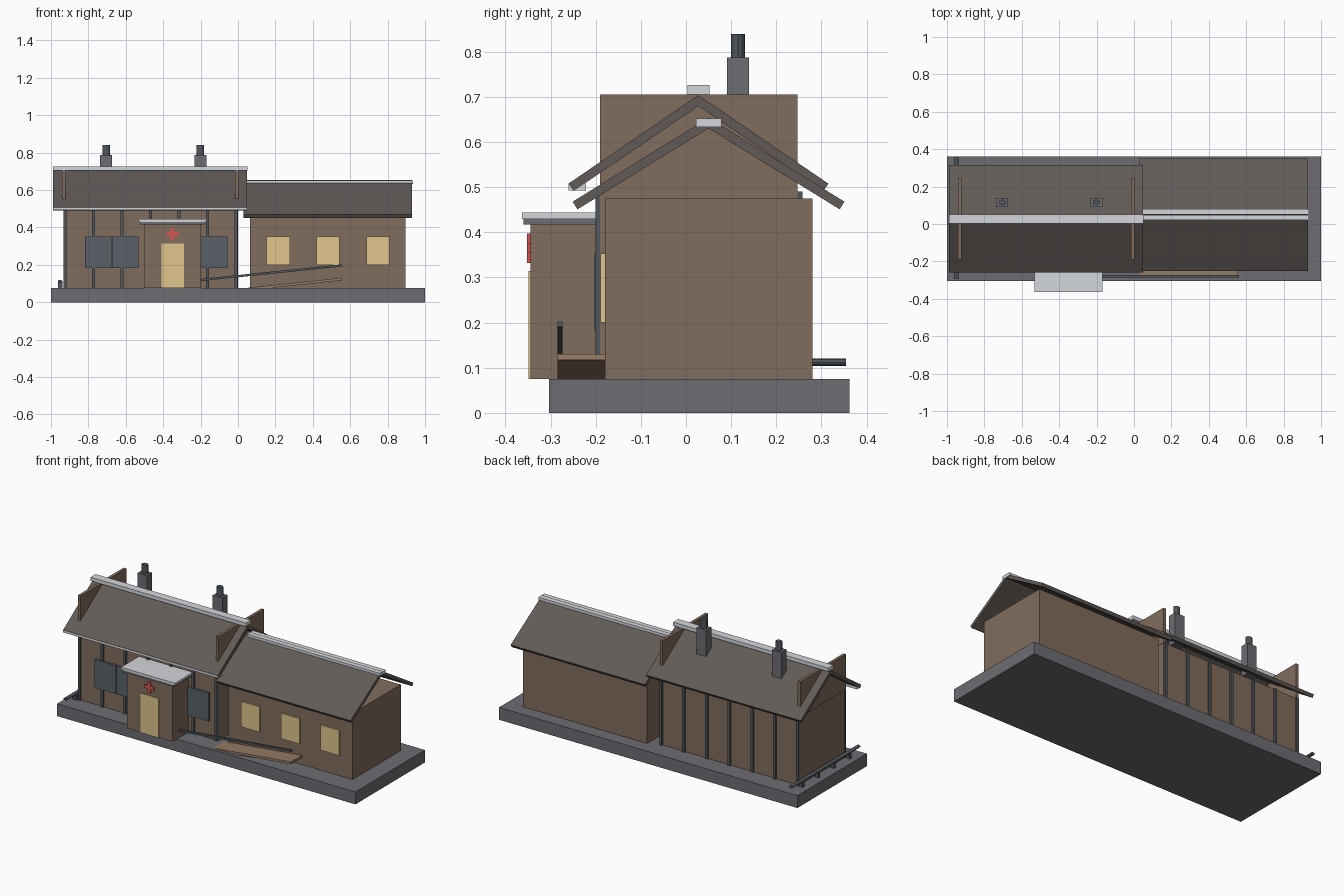
import bpy, math
from mathutils import Vector

if "Cube" in bpy.data.objects:
    bpy.data.objects.remove(bpy.data.objects["Cube"])


def mat(name, r, g, b):
    m = bpy.data.materials.new(name)
    m.diffuse_color = (r, g, b, 1)
    m.use_nodes = True
    m.node_tree.nodes["Principled BSDF"].inputs["Base Color"].default_value = m.diffuse_color
    return m


BROWN = mat("brown_wall", 0.22, 0.15, 0.11)
ROOF = mat("dark_roof", 0.12, 0.105, 0.095)
WHITE = mat("pale_trim", 0.65, 0.67, 0.71)
STEEL = mat("steel", 0.08, 0.095, 0.11)
BLUE = mat("shutter_grey", 0.10, 0.12, 0.14)
CONC = mat("concrete", 0.15, 0.15, 0.17)
GLOW = mat("lit_yellow", 0.75, 0.56, 0.26)
RED = mat("red", 0.65, 0.09, 0.08)
TAN = mat("ramp_wood", 0.30, 0.20, 0.13)


def box(name, x, y, z, m):
    """Box from (min, max) pairs."""
    return prism(name, [(y[0], z[0]), (y[1], z[0]), (y[1], z[1]), (y[0], z[1])], x, m)


def prism(name, prof, span, m, axis="x"):
    """Extrude a profile along x (profile in y,z) or along y (profile in x,z)."""
    n = len(prof)
    if axis == "x":
        vs = [(s, a, b) for s in span for a, b in prof]
    else:
        vs = [(a, s, b) for s in span for a, b in prof]
    fs = [tuple(range(n)), tuple(range(2 * n - 1, n - 1, -1))]
    fs += [(i, i + n, (i + 1) % n + n, (i + 1) % n) for i in range(n)]
    if axis == "x":
        fs = [f[::-1] for f in fs]
    me = bpy.data.meshes.new(name)
    me.from_pydata(vs, [], fs)
    me.materials.append(m)
    ob = bpy.data.objects.new(name, me)
    bpy.context.collection.objects.link(ob)
    return ob


def slab(name, top0, top1, t, span, m, axis="x"):
    """Sloping board: top edge from top0 to top1, thickness t below it."""
    a, b = Vector(top0), Vector(top1)
    d = (b - a).normalized()
    nrm = Vector((d.y, -d.x)) * t
    if nrm.y > 0:
        nrm = -nrm
    pts = [a, b, b + nrm, a + nrm]
    if d.x > 0:
        pts.reverse()
    return prism(name, [tuple(p) for p in pts], span, m, axis)


def ellipse(cx, cy, rx, ry, n=12):
    return [(cx + rx * math.cos(2 * math.pi * i / n), cy + ry * math.sin(2 * math.pi * i / n))
            for i in range(n)]


def gable_roof(name, x, yc, half, eave, ridge):
    for side, s in (("front", -1), ("back", 1)):
        slab(f"{name}_{side}", (yc + s * half, eave), (yc, ridge), 0.02, x, ROOF)


# foundation and the two building blocks
box("foundation", (-1, 1), (-0.304, 0.362), (0, 0.075), CONC)
box("main_block", (-0.93, 0.0), (-0.19, 0.247), (0.075, 0.49), BROWN)
box("wing_block", (0.064, 0.895), (-0.18, 0.28), (0.075, 0.475), BROWN)

# gable panels rising through the main roof
for nm, x in (("left", -0.931), ("right", -0.007)):
    box(f"gable_panel_{nm}", (x - 0.009, x + 0.009), (-0.19, 0.247), (0.49, 0.705), BROWN)

# roofs, ridge caps and eave gutter
gable_roof("main_roof", (-0.99, 0.047), 0.0275, 0.288, 0.508, 0.704)
gable_roof("wing_roof", (0.03, 0.93), 0.05, 0.301, 0.468, 0.654)
box("main_ridge_cap", (-0.99, 0.05), (0.003, 0.052), (0.705, 0.727), WHITE)
box("wing_ridge_cap", (0.045, 0.935), (0.022, 0.079), (0.633, 0.652), WHITE)
box("main_eave_gutter", (-0.99, 0.047), (-0.26, -0.222), (0.493, 0.508), WHITE)

# chimneys
for i, x in enumerate((-0.705, -0.201)):
    box(f"chimney_{i}", (x - 0.032, x + 0.032), (0.091, 0.14), (0.6, 0.787), CONC)
    bpy.ops.mesh.primitive_cylinder_add(vertices=12, radius=1, depth=1, location=(x, 0.1155, 0.808))
    flue = bpy.context.object
    flue.name = f"chimney_flue_{i}"
    flue.scale = (0.02, 0.0155, 0.064)
    flue.data.materials.append(STEEL)

# wall posts on front and back
for i in range(7):
    x = -0.926 + i * 0.1527
    for side, y in (("front", (-0.2, -0.189)), ("back", (0.246, 0.258))):
        box(f"wall_post_{side}_{i}", (x - 0.008, x + 0.008), y, (0.075, 0.49), STEEL)

# shutters
for i, x in enumerate((-0.748, -0.602, -0.126)):
    box(f"shutter_{i}", (x - 0.071, x + 0.071), (-0.203, -0.188), (0.182, 0.353), BLUE)

# entrance porch with door, canopy and cross
box("porch", (-0.503, -0.198), (-0.345, -0.189), (0.075, 0.417), BROWN)
box("canopy_base", (-0.52, -0.18), (-0.36, -0.189), (0.417, 0.43), CONC)
box("canopy_top", (-0.531, -0.169), (-0.363, -0.189), (0.43, 0.444), WHITE)
box("door", (-0.41, -0.288), (-0.349, -0.344), (0.075, 0.314), GLOW)
w, r, cx, cz = 0.01, 0.033, -0.35, 0.365
cross = [(w, -r), (w, -w), (r, -w), (r, w), (w, w), (w, r),
         (-w, r), (-w, w), (-r, w), (-r, -w), (-w, -w), (-w, -r)]
prism("door_cross", [(cx + a, cz + b) for a, b in cross], (-0.352, -0.344), RED, "y")

# wing windows
for i, x in enumerate((0.215, 0.482, 0.748)):
    box(f"window_{i}", (x - 0.062, x + 0.062), (-0.189, -0.179), (0.2, 0.353), GLOW)

# ramp and its handrail
slab("ramp", (0.03, 0.075), (0.555, 0.131), 0.014, (-0.285, -0.178), TAN, "y")
slab("ramp_handrail", (-0.2, 0.125), (0.557, 0.203), 0.012, (-0.285, -0.274), STEEL, "y")

# side pipe on short stands
prism("side_pipe", ellipse(-0.951, 0.112, 0.012, 0.008), (-0.295, 0.355), STEEL, "y")
for i, y in enumerate((-0.2, -0.05, 0.1, 0.25)):
    box(f"pipe_stand_{i}", (-0.963, -0.939), (y - 0.008, y + 0.008), (0.075, 0.11), STEEL)

# consistent outward normals
import bmesh
for ob in bpy.context.collection.objects:
    bm = bmesh.new()
    bm.from_mesh(ob.data)
    bmesh.ops.recalc_face_normals(bm, faces=bm.faces)
    bm.to_mesh(ob.data)
    bm.free()
